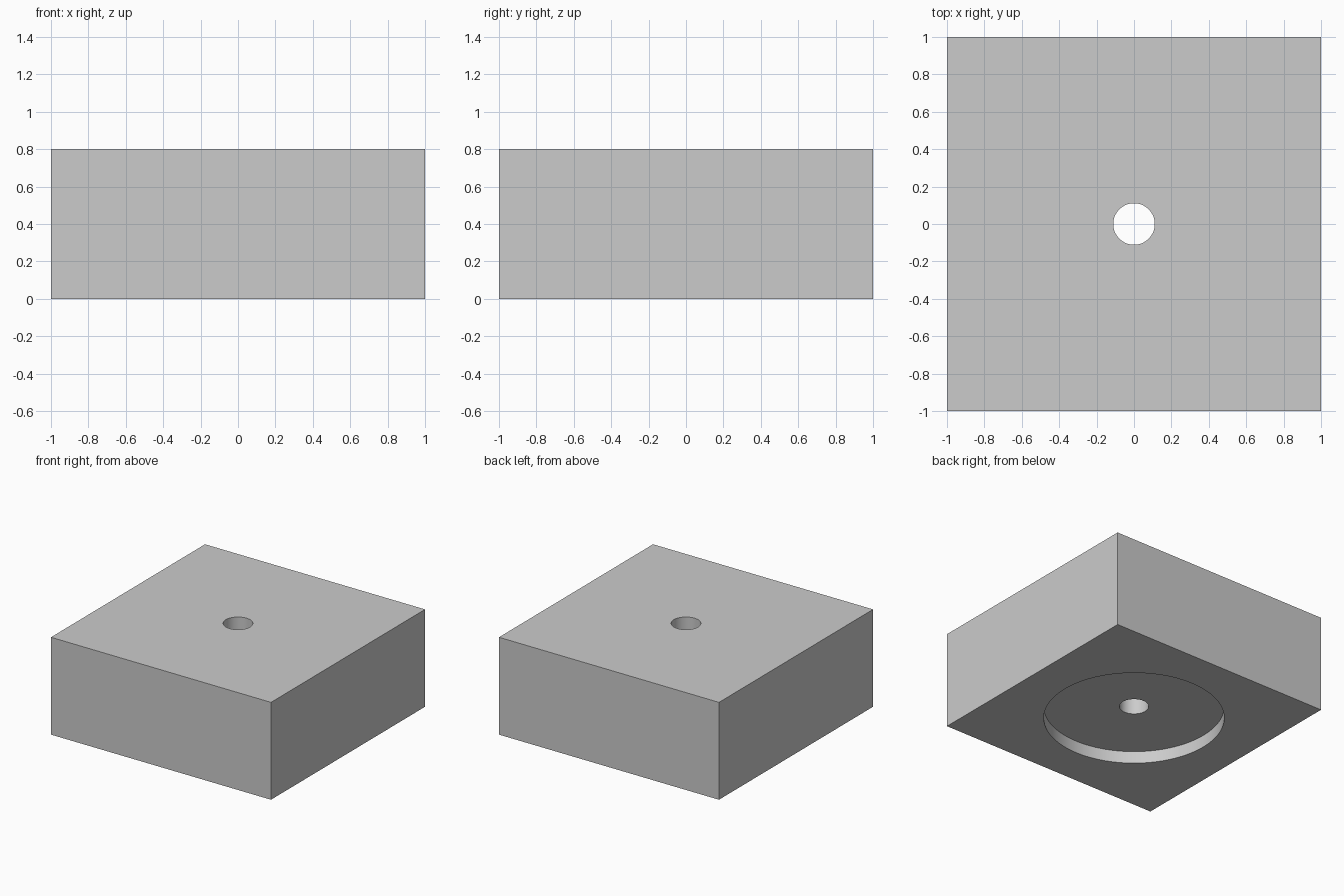
import bpy
import math

SIZE, HEIGHT = 2.0, 0.8
HOLE_RADIUS, RECESS_RADIUS, RECESS_DEPTH = 0.111, 0.68, 0.1

default = bpy.data.objects.get("Cube")
if default:
    bpy.data.objects.remove(default, do_unlink=True)

# Single grey material
grey = bpy.data.materials.new("light_grey")
grey.use_nodes = True
colour = (0.6, 0.6, 0.6, 1)
grey.diffuse_color = colour
grey.node_tree.nodes["Principled BSDF"].inputs["Base Color"].default_value = colour

# Square block
bpy.ops.mesh.primitive_cube_add(size=1, location=(0, 0, HEIGHT / 2))
block = bpy.context.object
block.name = "block"
block.scale = (SIZE, SIZE, HEIGHT)
bpy.ops.object.transform_apply(location=True, rotation=False, scale=True)
block.data.materials.append(grey)


def cut_round(name, radius, bottom, top, sides):
    """Cut an upright cylinder out of the block."""
    bpy.ops.mesh.primitive_cylinder_add(
        vertices=sides, radius=radius, depth=top - bottom,
        location=(0, 0, (top + bottom) / 2))
    cutter = bpy.context.object
    cutter.name = name
    cutter.hide_render = True
    cutter.data.materials.append(grey)
    bpy.context.view_layer.objects.active = block
    cut = block.modifiers.new(name, 'BOOLEAN')
    cut.operation = 'DIFFERENCE'
    cut.solver = 'EXACT'
    cut.object = cutter
    bpy.ops.object.modifier_apply(modifier=cut.name)
    bpy.data.objects.remove(cutter, do_unlink=True)


# Shallow round recess underneath, then the through hole
cut_round("recess_cutter", RECESS_RADIUS, -0.2, RECESS_DEPTH, 96)
cut_round("hole_cutter", HOLE_RADIUS, -0.2, HEIGHT + 0.2, 64)

# Smooth round walls, sharp edges
bpy.ops.object.select_all(action='DESELECT')
block.select_set(True)
bpy.context.view_layer.objects.active = block
bpy.ops.object.shade_smooth_by_angle(angle=math.radians(30))
